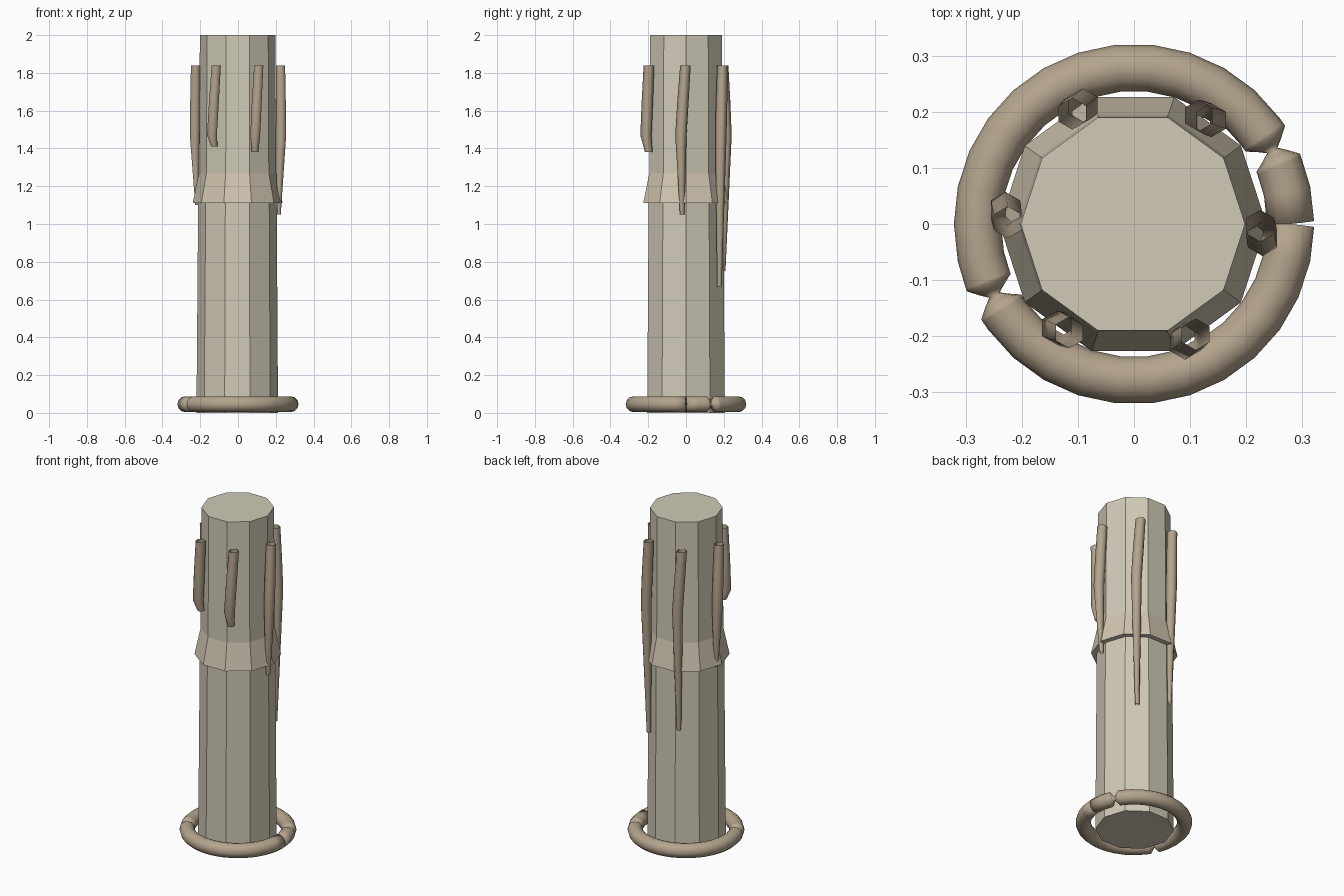
import bpy, bmesh
from math import sin, cos, radians, pi

cube = bpy.data.objects.get("Cube")
if cube:
    bpy.data.objects.remove(cube, do_unlink=True)


def material(name, rgb):
    """Flat material from 0-255 display colour, stored as linear."""
    lin = [((c / 255 + 0.055) / 1.055) ** 2.4 for c in rgb] + [1.0]
    m = bpy.data.materials.new(name)
    m.use_nodes = True
    m.diffuse_color = lin
    m.node_tree.nodes["Principled BSDF"].inputs["Base Color"].default_value = lin
    return m


BONE = material("pale bone", (208, 202, 182))
WARM = material("warm bone", (208, 197, 175))
TAN = material("tan", (180, 164, 141))


def loft(name, sections, mats, cap=False, smooth=False):
    """Skin a list of equal-length point loops into one object."""
    bm = bmesh.new()
    loops = [[bm.verts.new(p) for p in s] for s in sections]
    n = len(loops[0])
    for a, b in zip(loops, loops[1:]):
        for i in range(n):
            j = (i + 1) % n
            bm.faces.new((a[i], a[j], b[j], b[i]))
    if cap:
        bm.faces.new(loops[0][::-1])
        bm.faces.new(loops[-1])
    bmesh.ops.recalc_face_normals(bm, faces=bm.faces)
    for f in bm.faces:
        f.smooth = smooth
    me = bpy.data.meshes.new(name)
    bm.to_mesh(me)
    bm.free()
    for m in mats:
        me.materials.append(m)
    ob = bpy.data.objects.new(name, me)
    bpy.context.collection.objects.link(ob)
    return ob


def polygon(cx, cy, z, r, sides, turn=0.0):
    return [(cx + r * cos(turn + 2 * pi * i / sides),
             cy + r * sin(turn + 2 * pi * i / sides), z) for i in range(sides)]


# Ten-sided shaft with a flared collar: (z, radius, centre x)
profile = [(0, 0.216, -0.004), (1.11, 0.208, -0.003), (1.11, 0.238, -0.002),
           (1.27, 0.204, -0.002), (2.0, 0.2, -0.002)]
shaft = loft("shaft", [polygon(x, 0, z, r, 10) for z, r, x in profile],
             [BONE, WARM], cap=True)
for f in shaft.data.polygons:
    if 1.105 < f.center.z < 1.25 and f.normal.z > 0.05:
        f.material_index = 1

# Base ring: a tube pinched at two opposite places, with a slit at +x
MAJOR, MINOR, SIDES = 0.279, 0.042, 12
angles = {0, 360} | set(range(12, 360, 12))
for pinch in (28, 207):
    angles = {a for a in angles if abs(a - pinch) > 7}
    angles |= {pinch + d for d in (-6, -5, -2, 0, 2, 5, 6)}


def ring_section(deg):
    off = min(abs(deg - 28), abs(deg - 207))
    r = MINOR * min(1.0, 0.25 + 0.15 * off)
    pts = []
    for k in range(SIDES):
        t = 2 * pi * k / SIDES
        a = radians(deg)
        if deg in (0, 360):  # the slit opens toward the outside
            a += (0.016 if deg == 0 else -0.016) * max(0, cos(t))
        rad = MAJOR + r * cos(t)
        pts.append((rad * cos(a), rad * sin(a), 0.046 + r * sin(t)))
    return pts


loft("base_ring", [ring_section(d) for d in sorted(angles)], [TAN],
     cap=True, smooth=True)

# Six hollow hanging rods, leaning sideways then tapering: lower end heights
ends = [1.05, 0.67, 0.75, 1.1, 1.41, 1.38]
for i, low in enumerate(ends):
    a = radians(60 * i)
    tip = 0.02 if low > 1.3 else 0.012
    rows = [(1.84, 0.225, 0.003, 0.028), (1.65, 0.227, 0.016, 0.03),
            (1.47, 0.229, 0.027, 0.03), (low, 0.216, 0.02, tip)]
    sections = []
    for z, out, side, r in rows:
        x = out * cos(a) + side * sin(a)
        y = out * sin(a) - side * cos(a)
        sections.append(polygon(x, y, z, r, 6, a + pi / 6))
    loft(f"hanging_rod_{i + 1}", sections, [TAN], smooth=True)
